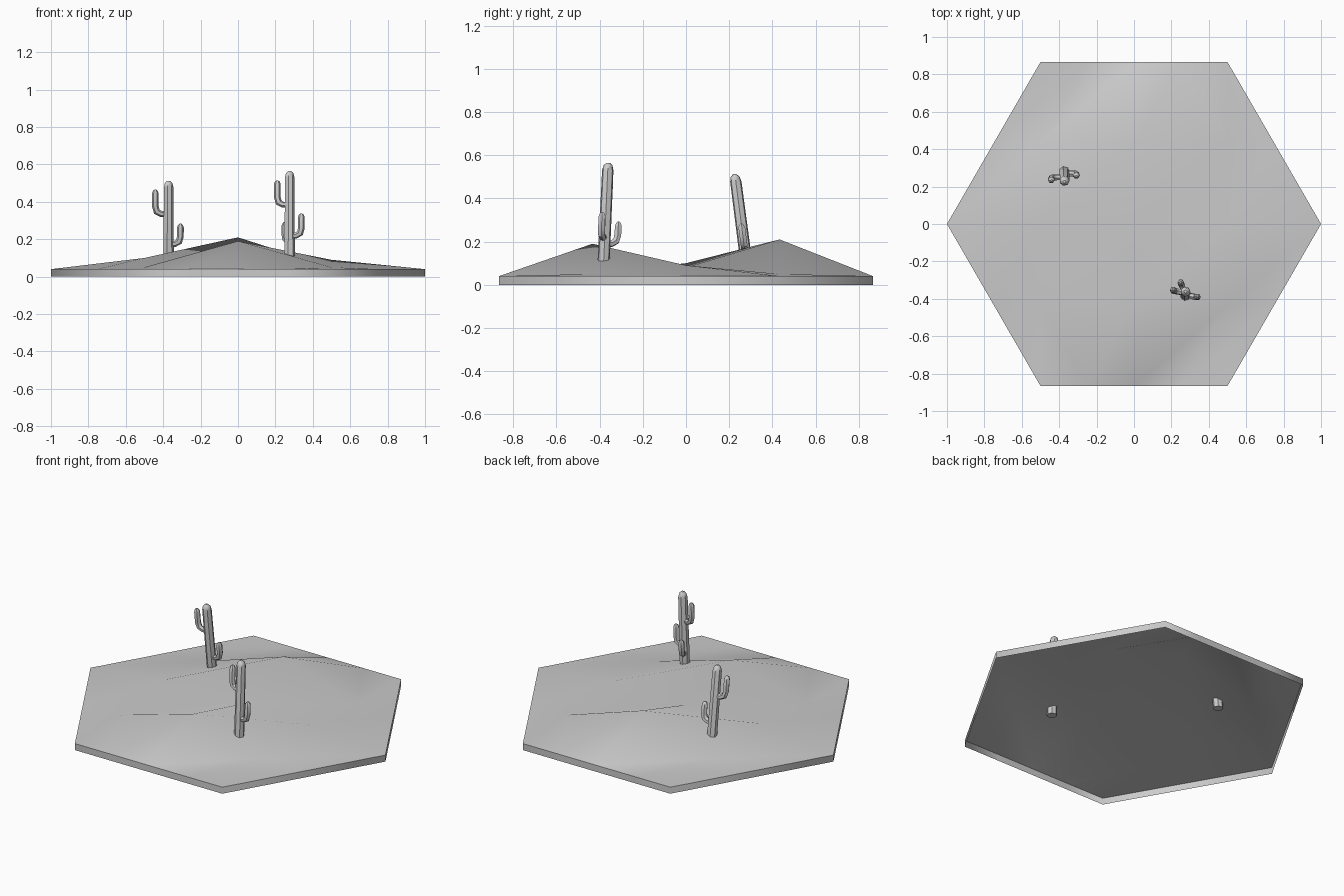
import bpy, bmesh, math
from mathutils import Vector

cube = bpy.data.objects.get("Cube")
if cube:
    bpy.data.objects.remove(cube, do_unlink=True)

grey = bpy.data.materials.new("plain grey")
grey.use_nodes = True
colour = (0.6, 0.6, 0.6, 1)
grey.diffuse_color = colour
grey.node_tree.nodes["Principled BSDF"].inputs["Base Color"].default_value = colour


def add_object(name, bm, angle):
    mesh = bpy.data.meshes.new(name)
    bm.to_mesh(mesh)
    bm.free()
    mesh.materials.append(grey)
    obj = bpy.data.objects.new(name, mesh)
    bpy.context.collection.objects.link(obj)
    bpy.ops.object.select_all(action='DESELECT')
    obj.select_set(True)
    bpy.context.view_layer.objects.active = obj
    bpy.ops.object.shade_smooth_by_angle(angle=math.radians(angle))
    return obj


# Dune ground: a hexagonal grid of rows with two peaks, open underneath
RIM = 0.04
STEP = math.sqrt(3) / 4
row_x = {0: (-1, -.5, 0, .5, 1), 1: (-.75, -.5, 0, .5, .75), 2: (-.5, -.25, 0, .25, .5)}
row_z = {-1: (.05, .19, .05), 0: (.1, .08, .09), 1: (.05, .21, .05)}
bm = bmesh.new()
grid = []
for row in range(-2, 3):
    heights = (RIM, *row_z.get(row, (RIM,) * 3), RIM)
    grid.append([bm.verts.new((x, row * STEP, z))
                 for x, z in zip(row_x[abs(row)], heights)])
for low, high in zip(grid, grid[1:]):
    for i in range(4):
        bm.faces.new((low[i], low[i + 1], high[i + 1]))
        bm.faces.new((low[i], high[i + 1], high[i]))

# Rim wall around the ground
rim = [e for e in bm.edges if e.is_boundary]
wall = bmesh.ops.extrude_edge_only(bm, edges=rim)["geom"]
for v in wall:
    if isinstance(v, bmesh.types.BMVert):
        v.co.z = 0
bmesh.ops.recalc_face_normals(bm, faces=bm.faces)
if grid[2][2].normal.z < 0 or grid[2][2].link_faces[0].normal.z < 0:
    bmesh.ops.reverse_faces(bm, faces=bm.faces)
add_object("dune_ground", bm, 65)


def tube(name, path, radii, place, sides=7):
    """Capped tube along a path, placed by a function."""
    path = [Vector(p) for p in path]
    bm = bmesh.new()
    rings = []
    for i, (p, r) in enumerate(zip(path, radii)):
        tangent = path[min(i + 1, len(path) - 1)] - path[max(i - 1, 0)]
        turn = Vector((0, 0, 1)).rotation_difference(tangent)
        ring = []
        for k in range(sides):
            a = math.tau * k / sides
            offset = turn @ Vector((math.cos(a) * r, math.sin(a) * r, 0))
            ring.append(bm.verts.new(place(p + offset)))
        rings.append(ring)
    for a, b in zip(rings, rings[1:]):
        for k in range(sides):
            j = (k + 1) % sides
            bm.faces.new((a[k], a[j], b[j], b[k]))
    bm.faces.new(rings[0][::-1])
    bm.faces.new(rings[-1])
    bmesh.ops.recalc_face_normals(bm, faces=bm.faces)
    add_object(name, bm, 40)


def cactus(name, base, lean, height, arms):
    base = Vector(base)

    def place(p):
        return base + p + Vector((0, lean * p.z, 0))

    # Trunk with a rounded tip
    tube(name + "_trunk",
         [(0, 0, 0), (0, 0, height - .035), (0, 0, height - .012), (0, 0, height)],
         (.029, .027, .021, .008), place)

    # Bent arms: direction in degrees, reach, joint height, tip height
    for n, (degrees, reach, joint, tip) in enumerate(arms, 1):
        a = math.radians(degrees)
        side = Vector((math.cos(a), math.sin(a), 0))
        profile = [(.01, joint), (reach * .55, joint), (reach * .88, joint + .012),
                   (reach, joint + .04), (reach, tip - .02), (reach, tip - .007), (reach, tip)]
        path = [side * d + Vector((0, 0, z)) for d, z in profile]
        tube(f"{name}_arm_{n}", path, (.016, .016, .018, .018, .018, .013, .005), place, 6)


cactus("back_cactus", (-.372, .285, .06), -.13, .452,
       [(180, .07, .275, .405), (0, .064, .115, .223)])
cactus("front_cactus", (.275, -.383, .07), .045, .495,
       [(170, .066, .315, .445), (-15, .066, .15, .268), (112, .065, .12, .222)])
